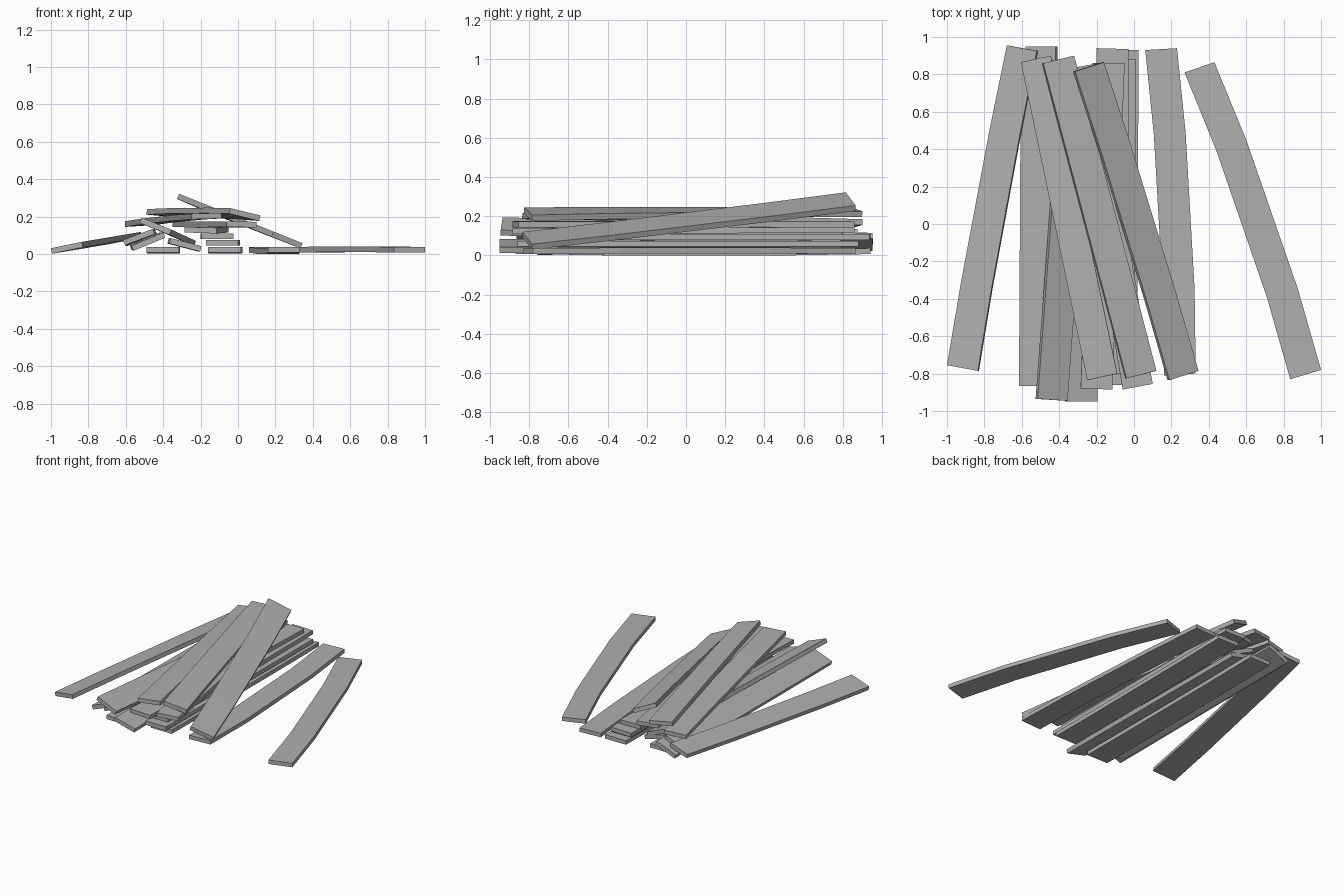
import bpy
import bmesh
from mathutils import Vector

if "Cube" in bpy.data.objects:
    bpy.data.objects.remove(bpy.data.objects["Cube"])

STATIONS = (0.0, 0.26, 0.74, 1.0)   # ring positions along each board

grey = bpy.data.materials.new("weathered_grey")
grey.diffuse_color = (0.43, 0.43, 0.43, 1)
grey.use_nodes = True
grey.node_tree.nodes["Principled BSDF"].inputs["Base Color"].default_value = grey.diffuse_color


def plank(name, front_left, front_right, back_left, back_right,
          bow=0.0, lift=0.0, thick=0.03):
    """Board through four top corners; inner rings shifted by bow and lift."""
    fl, fr, bl, br = map(Vector, (front_left, front_right, back_left, back_right))
    down = (fr - fl).cross(bl - fl).normalized() * -thick
    side = (fr - fl).normalized()
    bm = bmesh.new()
    rings = []
    for t in STATIONS:
        inner = 1 if 0 < t < 1 else 0
        shift = (side * bow + Vector((0, 0, lift))) * inner
        left = fl.lerp(bl, t) + shift
        right = fr.lerp(br, t) + shift
        rings.append([bm.verts.new(p) for p in (left, right, right + down, left + down)])
    for a, b in zip(rings, rings[1:]):
        for k in range(4):
            n = (k + 1) % 4
            bm.faces.new((a[k], a[n], b[n], b[k]))
    bm.faces.new(rings[0])
    bm.faces.new(rings[-1][::-1])
    bmesh.ops.recalc_face_normals(bm, faces=bm.faces)
    mesh = bpy.data.meshes.new(name)
    bm.to_mesh(mesh)
    bm.free()
    mesh.materials.append(grey)
    bpy.context.collection.objects.link(bpy.data.objects.new(name, mesh))


# Loose planks on the ground either side of the pile
plank("plank_leaning_left", (-1.0, -.755, .031), (-.835, -.785, .065),
      (-.68, .955, .085), (-.52, .925, .118), bow=-.008)
plank("plank_loose_right", (.835, -.83, .037), (1.0, -.78, .037),
      (.27, .81, .037), (.43, .865, .037), bow=.025, lift=.003)
plank("plank_ground_right", (.16, -.81, .037), (.33, -.80, .037),
      (.06, .93, .037), (.23, .94, .037), bow=.02, lift=-.007)

# Bottom layer and the straight central stack
plank("plank_ground_left", (-.49, -.87, .037), (-.315, -.87, .037),
      (-.48, .87, .037), (-.31, .87, .037), lift=-.003)
plank("plank_stack_1", (-.16, -.81, .037), (.015, -.81, .037),
      (-.15, .93, .037), (.025, .93, .037), lift=-.003)
plank("plank_stack_2", (-.17, -.86, .075), (0, -.86, .075),
      (-.16, .88, .075), (.01, .88, .075))
plank("plank_stack_3", (-.195, -.80, .11), (-.025, -.80, .11),
      (-.20, .94, .11), (-.03, .935, .11))
plank("plank_stack_4", (-.285, -.88, .145), (-.115, -.885, .14),
      (-.22, .86, .145), (-.05, .86, .145))

# Tilted planks on the left flank
plank("plank_tilted_lower", (-.57, -.79, .045), (-.40, -.79, .115),
      (-.58, .95, .05), (-.42, .95, .115))
plank("plank_tilted_upper", (-.615, -.865, .075), (-.455, -.865, .135),
      (-.605, .875, .07), (-.445, .875, .135))
plank("plank_sloped_upper", (-.515, -.935, .195), (-.355, -.945, .13),
      (-.385, .80, .14), (-.225, .79, .07))
plank("plank_sloped_lower", (-.36, -.95, .085), (-.195, -.95, .042),
      (-.37, .79, .085), (-.205, .79, .042))

# Diagonal top layer
plank("plank_diagonal_under", (-.06, -.885, .175), (.10, -.855, .172),
      (-.35, .83, .175), (-.19, .86, .172))
plank("plank_diagonal_left", (-.25, -.835, .215), (-.09, -.80, .22),
      (-.605, .865, .175), (-.445, .90, .185), lift=.004)
plank("plank_diagonal_middle", (-.04, -.825, .245), (.12, -.785, .206),
      (-.485, .86, .24), (-.32, .90, .225), lift=.004)
plank("plank_top", (.19, -.835, .12), (.345, -.785, .058),
      (-.315, .815, .322), (-.16, .865, .255), bow=.008)
